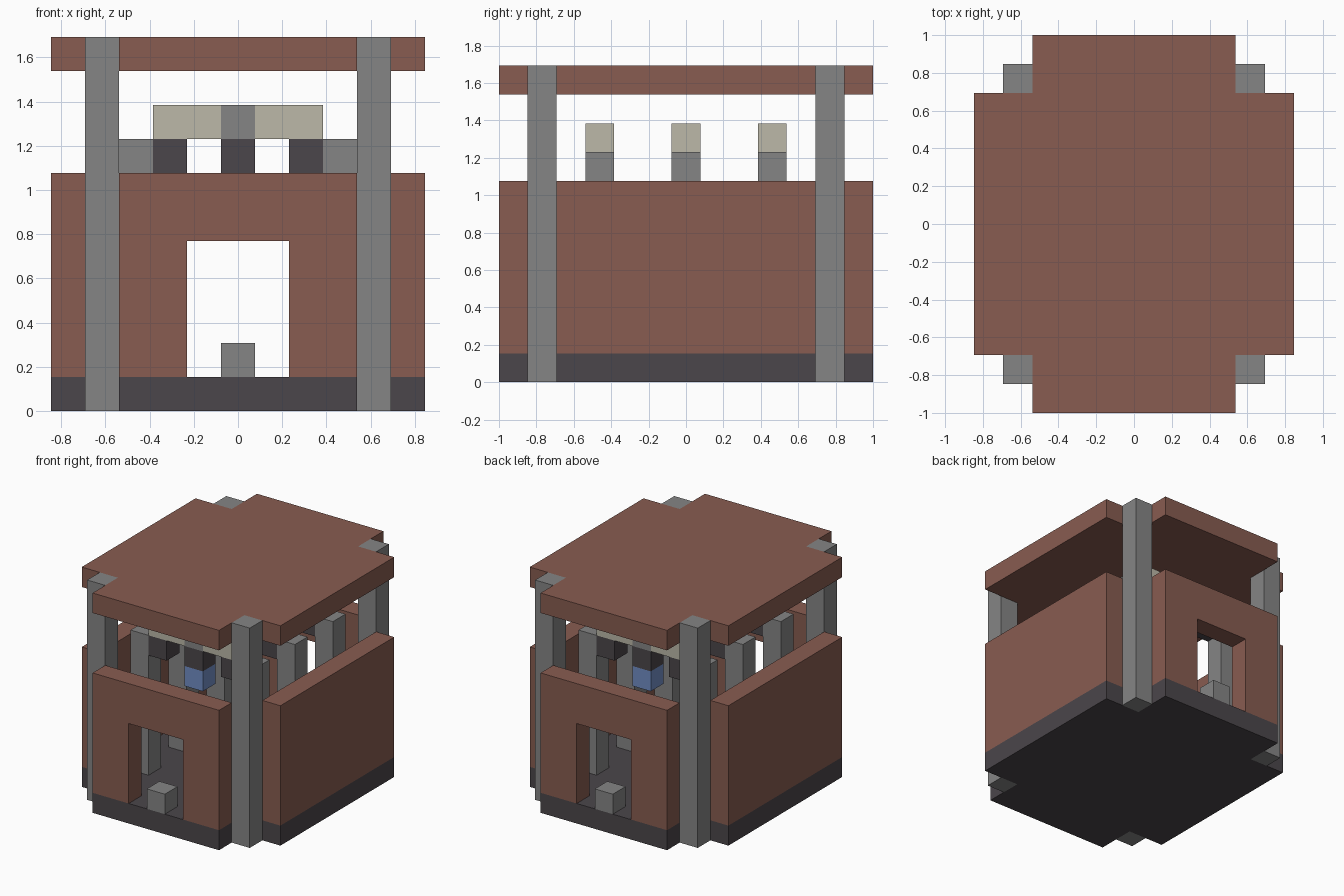
import bpy
import bmesh
from mathutils import Vector

U = 2 / 13  # one block

cube = bpy.data.objects.get("Cube")
if cube:
    bpy.data.objects.remove(cube, do_unlink=True)


def material(name, rgb):
    m = bpy.data.materials.new(name)
    m.use_nodes = True
    color = (*rgb, 1)
    m.diffuse_color = color
    m.node_tree.nodes["Principled BSDF"].inputs["Base Color"].default_value = color
    return m


BRICK = material("red_brown_brick", (0.246, 0.107, 0.082))
STONE = material("grey_stone", (0.235, 0.235, 0.235))
DARK = material("dark_stone", (0.070, 0.061, 0.069))
CREAM = material("cream_stone", (0.503, 0.479, 0.392))
BLUE = material("lantern_blue", (0.165, 0.27, 0.56))


def prism(name, points, push, mat):
    """Extrude a flat outline, both given in blocks."""
    bm = bmesh.new()
    face = bm.faces.new([bm.verts.new(Vector(p) * U) for p in points])
    new = bmesh.ops.extrude_face_region(bm, geom=[face])["geom"]
    moved = [v for v in new if isinstance(v, bmesh.types.BMVert)]
    bmesh.ops.translate(bm, verts=moved, vec=Vector(push) * U)
    bmesh.ops.recalc_face_normals(bm, faces=bm.faces)
    mesh = bpy.data.meshes.new(name)
    bm.to_mesh(mesh)
    bm.free()
    mesh.materials.append(mat)
    obj = bpy.data.objects.new(name, mesh)
    bpy.context.collection.objects.link(obj)
    return obj


def box(name, x, y, z0, z1, mat, wx=1, wy=1):
    """Upright box centred on x, y."""
    a, b = wx / 2, wy / 2
    outline = [(x + i * a, y + j * b, z0) for i, j in ((-1, -1), (1, -1), (1, 1), (-1, 1))]
    return prism(name, outline, (0, 0, z1 - z0), mat)


# Floor and roof share a notched outline
quarter = [(5.5, 4.5), (3.5, 4.5), (3.5, 6.5)]
outline = (quarter + [(-x, y) for x, y in reversed(quarter)]
           + [(-x, -y) for x, y in quarter] + [(x, -y) for x, y in reversed(quarter)])
for name, z, mat in (("floor", 0, DARK), ("roof", 10, BRICK)):
    prism(name, [(x, y, z) for x, y in outline], (0, 0, 1), mat)

# End walls with doorways, and a block on each threshold
door_half = [(1.5, 5), (1.5, 1), (3.5, 1), (3.5, 7)]
door_wall = door_half + [(-x, z) for x, z in reversed(door_half)]
for side, s in (("front", -1), ("back", 1)):
    prism(side + "_wall", [(x, s * 6.5, z) for x, z in door_wall], (0, -s, 0), BRICK)
    box(side + "_threshold_block", 0, s * 6, 1, 2, STONE)

# Side walls and corner pillars
for side, s in (("right", -1), ("left", 1)):
    box(side + "_wall", s * 5, 0, 1, 7, BRICK, wy=9)
    for end, t in (("front", -1), ("back", 1)):
        box(f"{end}_{side}_pillar", s * 4, t * 5, 0, 11, STONE)

# Three inner arches with hanging lanterns
for place, y in (("front", -3), ("middle", 0), ("back", 3)):
    for side, s in (("right", -1), ("left", 1)):
        box(f"{place}_{side}_column", s * 3, y, 1, 8, STONE)
        box(f"{place}_{side}_bracket", s * 2, y, 7, 8, DARK)
        box(f"{place}_{side}_beam", s * 1.5, y, 8, 9, CREAM, wx=2)
    box(place + "_keystone", 0, y, 8, 9, STONE)
    box(place + "_lantern_cap", 0, y, 7, 8, DARK)
    box(place + "_lantern", 0, y, 6, 7, BLUE)
